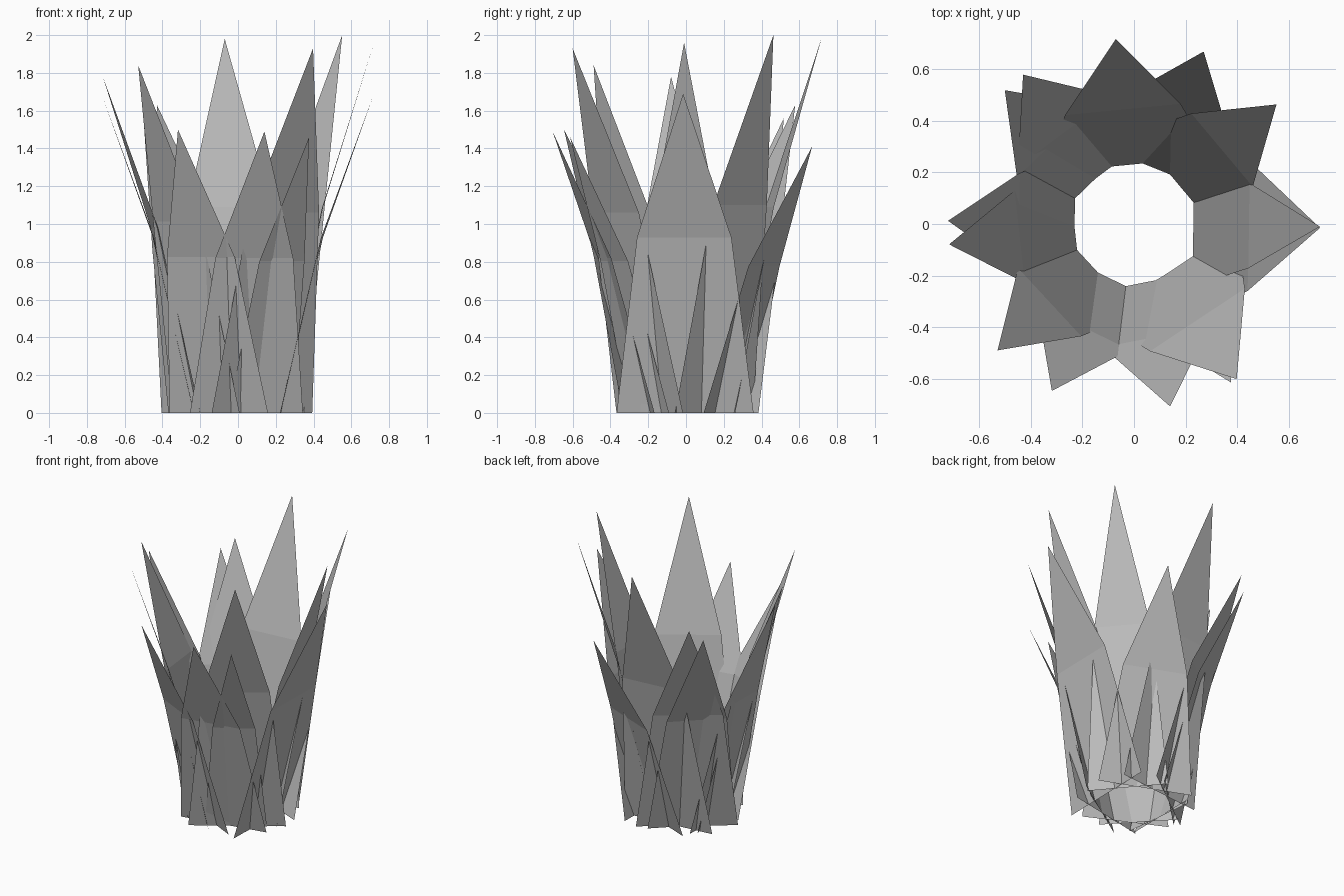
import bpy
from math import cos, sin, radians

if "Cube" in bpy.data.objects:
    bpy.data.objects.remove(bpy.data.objects["Cube"])

grey = bpy.data.materials.new("stone grey")
grey.diffuse_color = (0.5, 0.5, 0.5, 1)
grey.use_nodes = True
grey.node_tree.nodes["Principled BSDF"].inputs["Base Color"].default_value = grey.diffuse_color

# Profile shared by every blade: distance from the centre at base, bend and tip
BASE_R, BEND_R, TIP_R = 0.23, 0.445, 0.72
BEND_HEIGHT = 0.55      # bend as a share of the blade height
BASE_FLARE = 1.45       # base width relative to the width at the bend


def blade(name, angle, height, half):
    """One thin blade: a tapering lower panel and a pointed upper panel."""
    c, s = cos(radians(angle)), sin(radians(angle))

    def point(r, t, z):
        return (r * c - t * s, r * s + t * c, z)

    bend = height * BEND_HEIGHT
    base = half * BASE_FLARE
    verts = [point(BASE_R, -base, 0), point(BASE_R, base, 0),
             point(BEND_R, half, bend), point(BEND_R, -half, bend),
             point(TIP_R, 0, height)]
    mesh = bpy.data.meshes.new(name)
    mesh.from_pydata(verts, [], [(0, 1, 2, 3), (3, 2, 4)])
    mesh.materials.append(grey)
    obj = bpy.data.objects.new(name, mesh)
    bpy.context.collection.objects.link(obj)


# Ring of blades: direction in degrees, height, half width at the bend
ring = [
    (-0.8, 1.96, 0.165), (-1.2, 1.69, 0.25), (40, 2.0, 0.185),
    (68, 1.41, 0.22), (95.6, 1.98, 0.225), (126.6, 1.63, 0.23),
    (134, 1.56, 0.20), (179, 1.68, 0.19), (186.3, 1.78, 0.18),
    (222.8, 1.84, 0.18), (243.8, 1.50, 0.20), (281.2, 1.49, 0.21),
    (303.5, 1.93, 0.22), (301.5, 1.46, 0.14),
]
for i, (angle, height, half) in enumerate(ring):
    blade(f"grass_blade_{i + 1}", angle, height, half)
